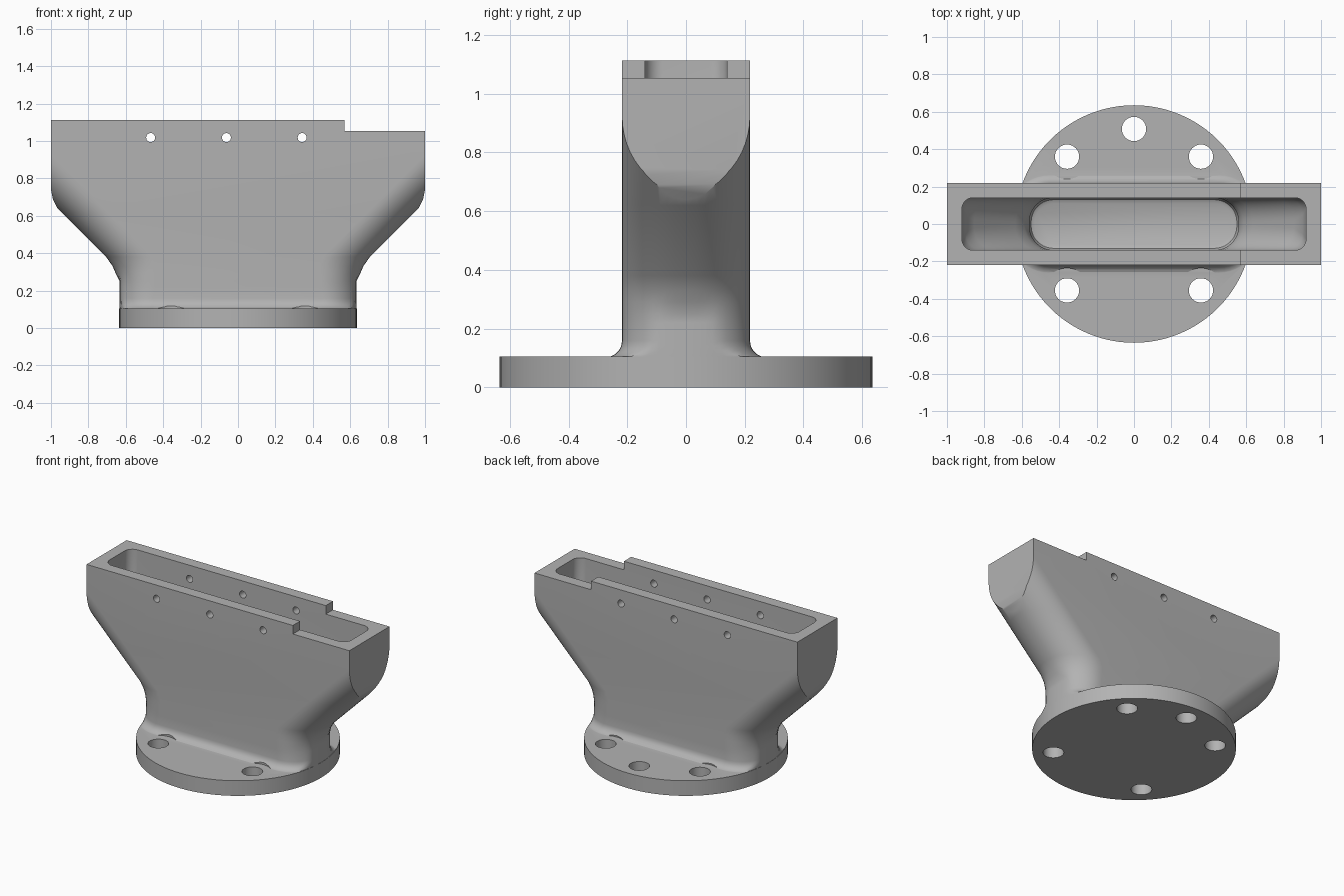
import bpy, bmesh, math
from mathutils import Vector

cube = bpy.data.objects.get("Cube")
if cube:
    bpy.data.objects.remove(cube, do_unlink=True)

grey = bpy.data.materials.new("plain grey")
grey.use_nodes = True
grey.diffuse_color = (0.45, 0.45, 0.45, 1)
grey.node_tree.nodes["Principled BSDF"].inputs["Base Color"].default_value = (0.45, 0.45, 0.45, 1)

FLANGE_R, FLANGE_H, TOP = 0.635, 0.104, 1.112


def make(name, bm):
    bmesh.ops.recalc_face_normals(bm, faces=bm.faces)
    mesh = bpy.data.meshes.new(name)
    bm.to_mesh(mesh)
    bm.free()
    mesh.materials.append(grey)
    obj = bpy.data.objects.new(name, mesh)
    bpy.context.collection.objects.link(obj)
    return obj


def loft(rows, limit=None, steps=12):
    """Stack rounded rectangles: (z, half width, half depth, corner rx, corner ry)."""
    bm = bmesh.new()
    rings = []
    for z, w, d, rx, ry in rows:
        ring = []
        for q, (sx, sy) in enumerate([(1, 1), (-1, 1), (-1, -1), (1, -1)]):
            for i in range(steps + 1):
                a = (q + i / steps) * math.pi / 2
                x = sx * (w - rx) + rx * math.cos(a)
                y = sy * (d - ry) + ry * math.sin(a)
                if limit and z < 0.26:  # trim to the round flange
                    edge = math.sqrt(limit ** 2 - y * y)
                    x = max(-edge, min(edge, x))
                ring.append(bm.verts.new((x, y, z)))
        rings.append(ring)
    n = len(rings[0])
    for low, high in zip(rings, rings[1:]):
        for i in range(n):
            j = (i + 1) % n
            bm.faces.new((low[i], low[j], high[j], high[i]))
    bm.faces.new(rings[0][::-1])
    bm.faces.new(rings[-1])
    bmesh.ops.remove_doubles(bm, verts=bm.verts, dist=0.0003)
    return bm


def cylinder(name, r, depth, centre, along_y=False, segments=32):
    bm = bmesh.new()
    bmesh.ops.create_cone(bm, cap_ends=True, segments=segments,
                          radius1=r, radius2=r, depth=depth)
    obj = make(name, bm)
    obj.location = centre
    if along_y:
        obj.rotation_euler.x = math.pi / 2
    return obj


def combine(target, other, operation):
    mod = target.modifiers.new(other.name, "BOOLEAN")
    mod.object, mod.operation, mod.solver = other, operation, "EXACT"
    bpy.context.view_layer.update()
    with bpy.context.temp_override(object=target, active_object=target):
        bpy.ops.object.modifier_apply(modifier=mod.name)
    bpy.data.objects.remove(other, do_unlink=True)


# Flared body: neck with base fillet, then sloping rounded ends
D = 0.218
rows = [(0.05, 0.58, D, 0.19, D - 0.01)]
for i in range(6):
    a = i / 5 * math.pi / 2
    f = 0.056 * (1 - math.sin(a))
    rows.append((0.102 + 0.056 * (1 - math.cos(a)), 0.645 + f, D + f, 0.19 + f, 0.208 + f))
for z, w, rx in [(0.22, 0.645, 0.2), (0.25, 0.645, 0.2), (0.29, 0.653, 0.21), (0.33, 0.67, 0.23),
                 (0.38, 0.705, 0.25), (0.62, 0.945, 0.25), (TOP, 1.435, 0.25)]:
    rows.append((z, w, D, rx, D - 0.01))
bm = loft(rows, limit=0.633)

# Flat ends with a softened lower edge
for side in (1, -1):
    for x, z, lean in [(1, 0.8, 0), (1, 0.74, -0.2), (0.985, 0.68, -0.5)]:
        cut = bmesh.ops.bisect_plane(bm, geom=bm.verts[:] + bm.edges[:] + bm.faces[:],
                                     plane_co=(side * x, 0, z),
                                     plane_no=Vector((side, 0, lean)).normalized(),
                                     clear_outer=True)
        rim = [e for e in cut["geom_cut"] if isinstance(e, bmesh.types.BMEdge) and e.is_boundary]
        if rim:
            bmesh.ops.holes_fill(bm, edges=rim, sides=0)
body = make("flared_nozzle_body", bm)

# Round base flange
flange = cylinder("flange", FLANGE_R, FLANGE_H, (0, 0, FLANGE_H / 2), segments=96)
combine(body, flange, "UNION")

# Blind funnel pocket
P = 0.14
pocket = [(0.10, 0.53, 0.11, 0.1, 0.1), (0.11, 0.55, 0.13, 0.12, 0.12),
          (0.13, 0.56, P, 0.13, 0.13), (0.28, 0.56, P, 0.13, 0.13),
          (0.34, 0.585, P, 0.13, 0.13), (0.4, 0.635, P, 0.13, 0.13),
          (0.62, 0.855, P, 0.12, 0.12), (0.68, 0.9, P, 0.09, 0.09),
          (0.76, 0.92, P, 0.06, 0.06), (1.3, 0.92, P, 0.06, 0.06)]
combine(body, make("pocket_cutter", loft(pocket)), "DIFFERENCE")

# Lowered step on the left end
bm = bmesh.new()
bmesh.ops.create_cube(bm, size=1)
bmesh.ops.scale(bm, verts=bm.verts, vec=(1, 1, 0.5))
bmesh.ops.translate(bm, verts=bm.verts, vec=(1.07, 0, 1.053 + 0.25))
combine(body, make("step_cutter", bm), "DIFFERENCE")

# Bolt holes with spot faces
for x, y in [(0.358, 0.36), (-0.358, 0.36), (0.358, -0.355), (-0.358, -0.355), (0, 0.508)]:
    combine(body, cylinder("spot_cutter", 0.12, 0.1, (x, y, FLANGE_H + 0.0505)), "DIFFERENCE")
    combine(body, cylinder("bolt_cutter", 0.065, 0.4, (x, y, 0.1)), "DIFFERENCE")

# Pin holes through the side walls
for x in (-0.467, -0.062, 0.343):
    combine(body, cylinder("pin_cutter", 0.024, 1, (x, 0, 1.018), True, 24), "DIFFERENCE")

bpy.ops.object.select_all(action="DESELECT")
body.select_set(True)
bpy.context.view_layer.objects.active = body
bpy.ops.object.shade_smooth_by_angle(angle=math.radians(28))
